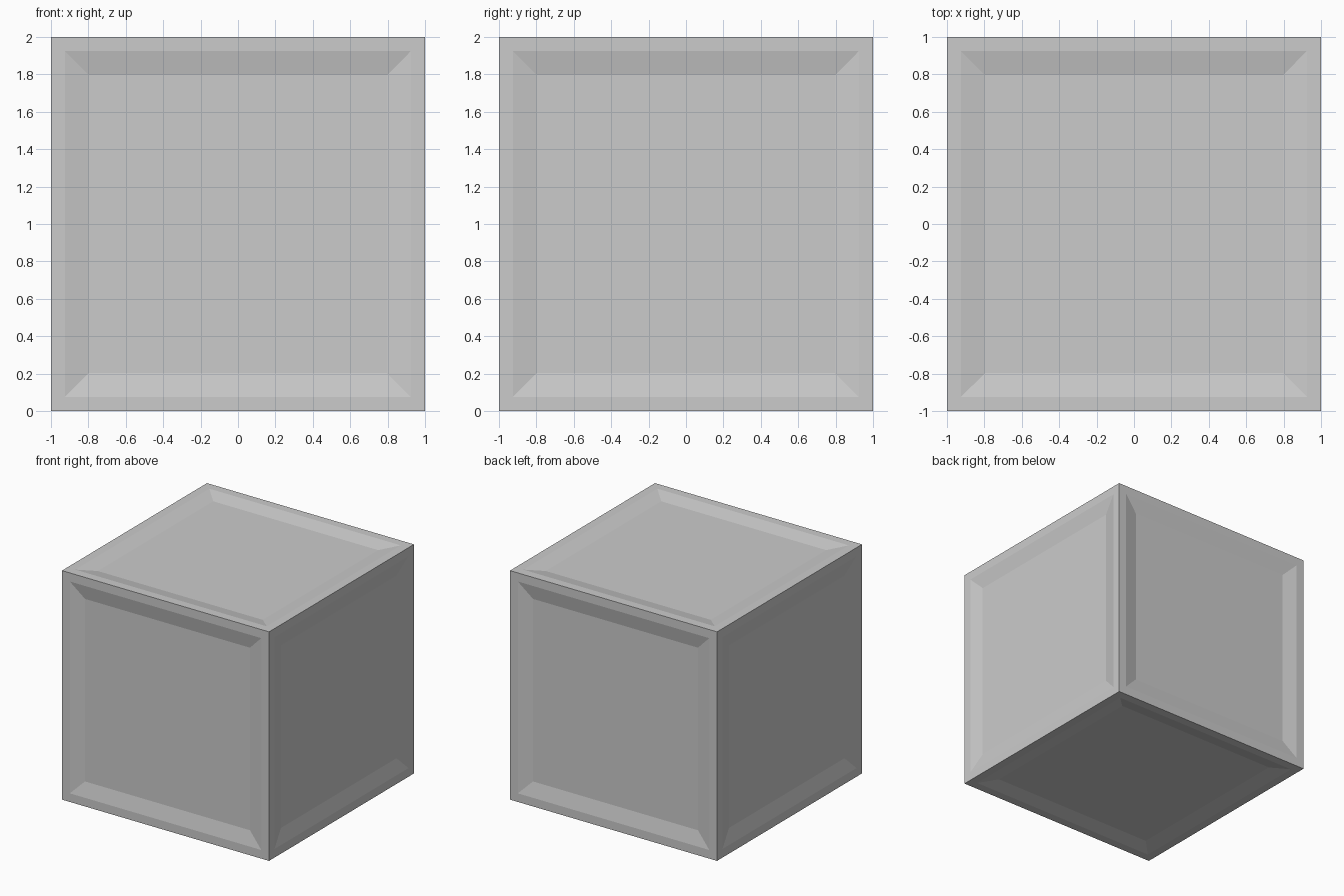
import bpy, bmesh
from mathutils import Vector

if "Cube" in bpy.data.objects:
    bpy.data.objects.remove(bpy.data.objects["Cube"])

BORDER = 0.075   # flat frame width
SLOPE = 0.128    # width of the sloped rim
DEPTH = 0.027    # panel recess

bm = bmesh.new()
bmesh.ops.create_cube(bm, size=2.0)
bmesh.ops.translate(bm, verts=bm.verts, vec=Vector((0, 0, 1)))
panels = list(bm.faces)

# Flat frame around each side, then a sloped rim down to the recessed panel
bmesh.ops.inset_individual(bm, faces=panels, thickness=BORDER, use_even_offset=True)
bmesh.ops.inset_individual(bm, faces=panels, thickness=SLOPE, use_even_offset=True)
for face in panels:
    offset = face.normal.copy() * -DEPTH
    for vert in face.verts:
        vert.co += offset
bm.normal_update()

mesh = bpy.data.meshes.new("panelled_crate")
bm.to_mesh(mesh)
bm.free()
bpy.context.collection.objects.link(bpy.data.objects.new("panelled_crate", mesh))
